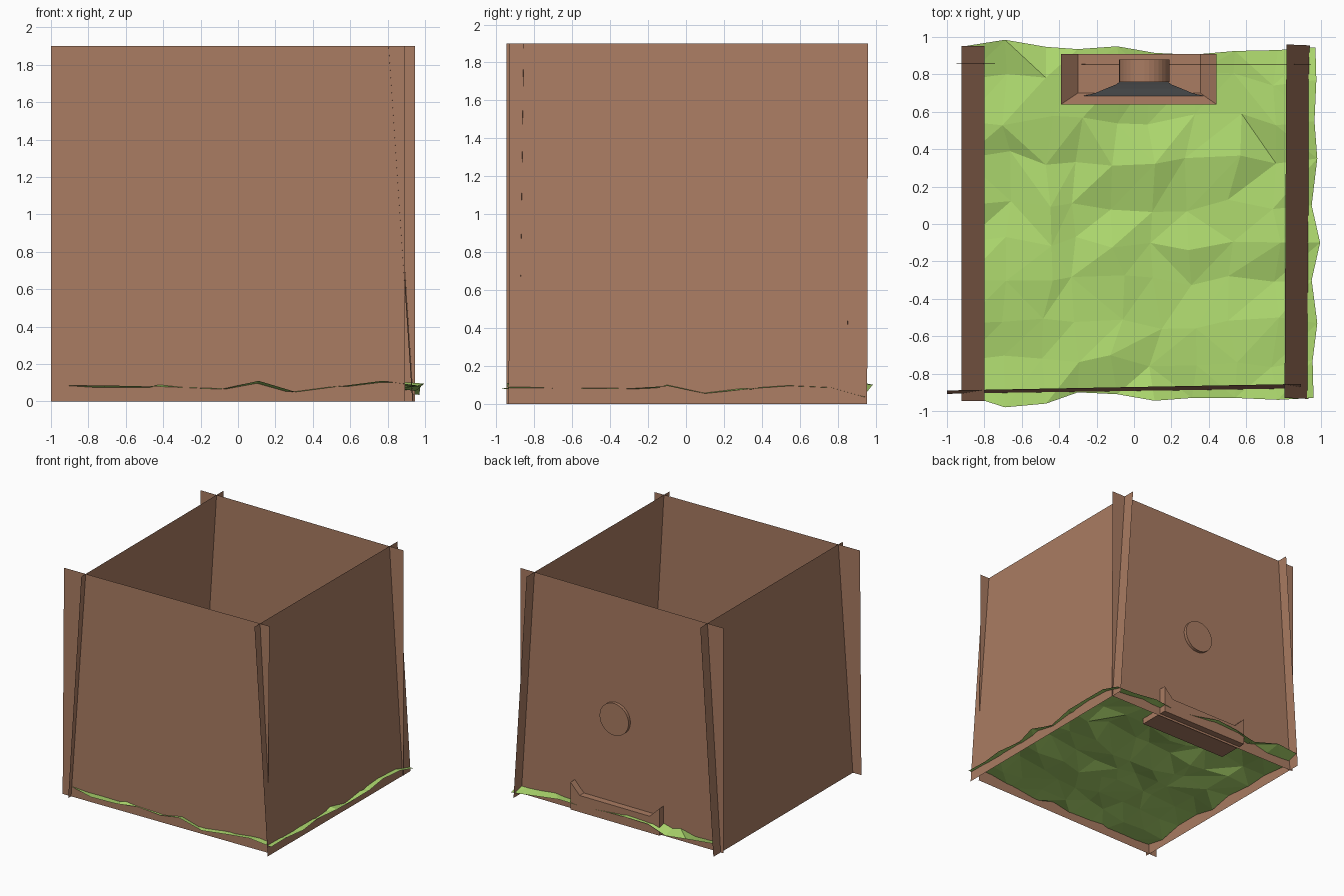
import bpy, bmesh, math, random

if "Cube" in bpy.data.objects:
    bpy.data.objects.remove(bpy.data.objects["Cube"])

random.seed(7)


def material(name, rgb):
    m = bpy.data.materials.new(name)
    m.diffuse_color = (*rgb, 1)
    m.use_nodes = True
    m.node_tree.nodes["Principled BSDF"].inputs["Base Color"].default_value = m.diffuse_color
    return m


BROWN = material("wood_brown", (0.40, 0.20, 0.122))
GREEN = material("grass_green", (0.42, 0.69, 0.155))
GREY = material("water_grey", (0.52, 0.54, 0.56))


def make(name, verts, faces, mat, closed=False):
    me = bpy.data.meshes.new(name)
    me.from_pydata(verts, [], faces)
    me.materials.append(mat)
    if closed:
        bm = bmesh.new()
        bm.from_mesh(me)
        bmesh.ops.recalc_face_normals(bm, faces=bm.faces)
        bm.to_mesh(me)
        bm.free()
    ob = bpy.data.objects.new(name, me)
    bpy.context.collection.objects.link(ob)
    return ob


# Four thin wall sheets: bottom start, bottom end, top end, top start (x, y)
H = 1.9
walls = {
    "front_wall": [(-1.0, -0.908), (0.893, -0.88), (0.893, -0.855), (-1.0, -0.89)],
    "right_wall": [(0.932, -0.935), (0.94, 0.955), (0.815, 0.96), (0.805, -0.93)],
    "back_wall": [(0.945, 0.852), (-0.95, 0.855), (-0.95, 0.857), (0.945, 0.855)],
    "left_wall": [(-0.922, 0.952), (-0.922, -0.945), (-0.8, -0.945), (-0.8, 0.952)],
}
for name, p in walls.items():
    make(name, [(x, y, 0 if i < 2 else H) for i, (x, y) in enumerate(p)], [(0, 1, 2, 3)], BROWN)

# Lumpy grass floor: jittered grid whose rim follows the visible outline
N = 10
xs = [-0.91, -0.69, -0.47, -0.30, -0.09, 0.11, 0.31, 0.54, 0.77, 0.96]
ys = [-0.93, -0.73, -0.53, -0.30, -0.10, 0.10, 0.35, 0.55, 0.77, 0.94]
front_y = [-0.91, -0.98, -0.96, -0.90, -0.91, -0.945, -0.93, -0.93, -0.94, -0.93]
back_y = [0.95, 0.985, 0.947, 0.935, 0.95, 0.915, 0.905, 0.925, 0.93, 0.945]
right_x = [0.96, 0.955, 0.98, 0.95, 0.995, 0.95, 0.98, 0.965, 0.975, 0.97]
front_z = [0.085, 0.085, 0.08, 0.075, 0.065, 0.11, 0.05, 0.08, 0.11, 0.08]
right_z = [0.085, 0.083, 0.08, 0.08, 0.095, 0.055, 0.08, 0.095, 0.085, 0.035]
verts = []
for j in range(N):
    for i in range(N):
        x, y = xs[i], ys[j]
        z = 0.08 + random.uniform(-0.035, 0.035)
        if 0 < i < N - 1 and 0 < j < N - 1:
            x += random.uniform(-0.04, 0.04)
            y += random.uniform(-0.04, 0.04)
        if j == 0:
            y, z = front_y[i], front_z[i]
        if j == N - 1:
            y = back_y[i]
        if i == N - 1:
            x, z = right_x[j], right_z[j]
        verts.append((x, y, z))
faces = []
for j in range(N - 1):
    for i in range(N - 1):
        a, b, c, d = j * N + i, j * N + i + 1, (j + 1) * N + i + 1, (j + 1) * N + i
        faces += [(a, b, c), (a, c, d)] if random.random() < 0.7 else [(a, b, d), (b, c, d)]
make("grass_floor", verts, faces, GREEN)

# Trough through the back wall: box with sloped inner sides, open to the back
L, R, F, B = -0.39, 0.44, 0.64, 0.91
trough = [(x, y, 0.02) for x, y in ((L, B), (L, F), (R, F), (R, B))]
trough += [(x, y, 0.25) for x, y in ((L, B), (L, F), (R, F), (R, B))]
trough += [(x, y, 0.16) for x, y in ((-0.30, B), (-0.30, 0.70), (0.355, 0.70), (0.355, B))]
make("trough", trough,
     [(0, 1, 2, 3), (0, 1, 5, 4), (1, 2, 6, 5), (2, 3, 7, 6), (3, 0, 4, 8, 11, 7),
      (4, 5, 9, 8), (5, 6, 10, 9), (6, 7, 11, 10), (8, 9, 10, 11)], BROWN, True)

# Round spout poking through the back wall
bpy.ops.mesh.primitive_cylinder_add(vertices=32, radius=0.135, depth=0.12,
                                    location=(0.055, 0.82, 0.87),
                                    rotation=(math.pi / 2, 0, 0))
spout = bpy.context.object
spout.name = "spout"
spout.data.materials.append(BROWN)

# Falling water sheet flaring into the trough: height, y, half width
rows = [(0.86, 0.759, 0.13), (0.55, 0.745, 0.15), (0.36, 0.725, 0.20),
        (0.25, 0.70, 0.26), (0.17, 0.683, 0.33)]
sheet = [(0.052 + s * w, y, z) for z, y, w in rows for s in (-1, 1)]
make("water_sheet", sheet,
     [(2 * k, 2 * k + 2, 2 * k + 3, 2 * k + 1) for k in range(len(rows) - 1)], GREY)
